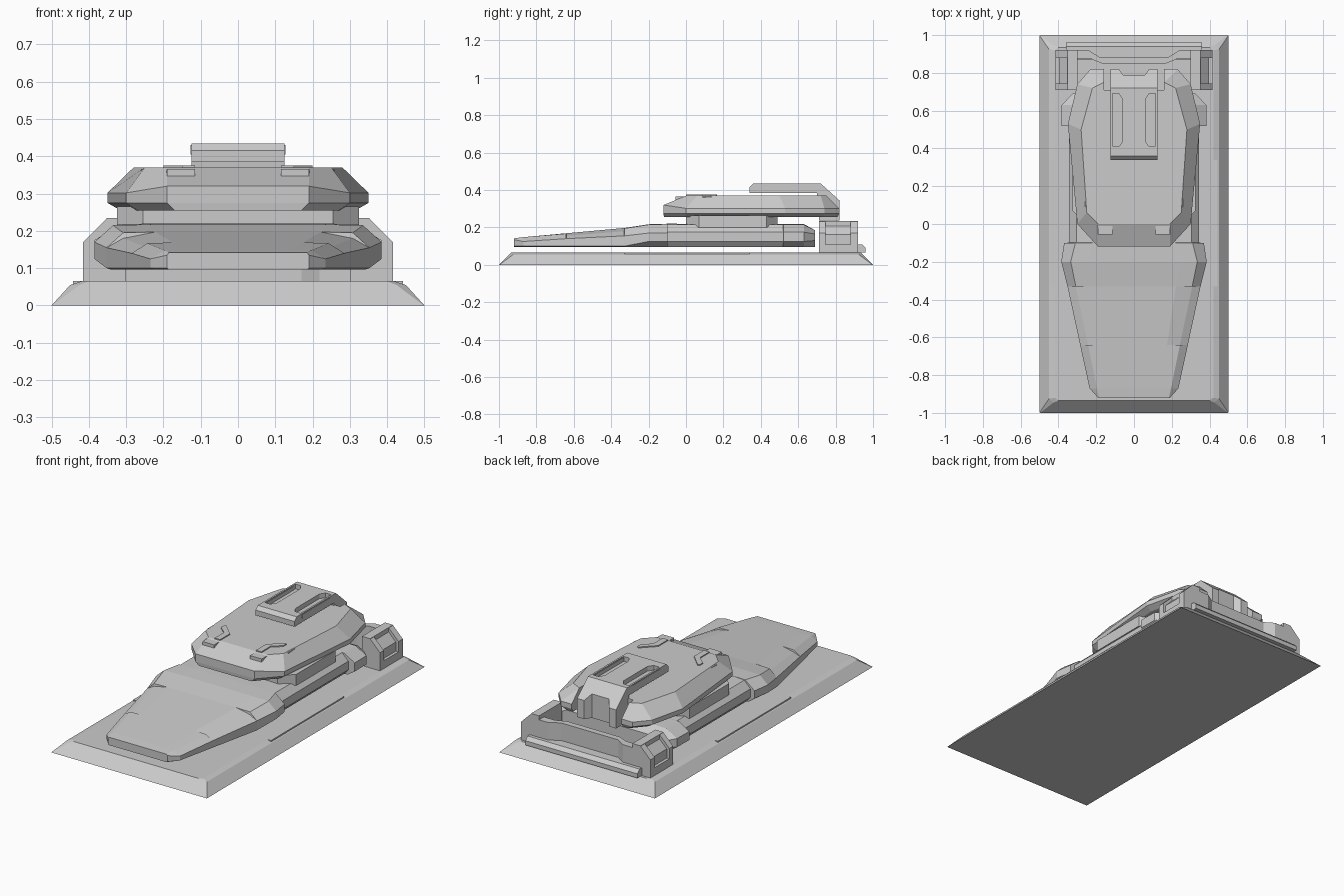
import bpy, bmesh


def make(name, rings):
    """Skin a list of equal-length closed rings and cap both ends."""
    bm = bmesh.new()
    loops = [[bm.verts.new(p) for p in ring] for ring in rings]
    n = len(rings[0])
    for a, b in zip(loops, loops[1:]):
        for i in range(n):
            j = (i + 1) % n
            bm.faces.new((a[i], a[j], b[j], b[i]))
    bm.faces.new(loops[0])
    bm.faces.new(loops[-1])
    bmesh.ops.recalc_face_normals(bm, faces=bm.faces)
    mesh = bpy.data.meshes.new(name)
    bm.to_mesh(mesh)
    bm.free()
    obj = bpy.data.objects.new(name, mesh)
    bpy.context.collection.objects.link(obj)
    return obj


def sym(half):
    """Close a half outline by reflecting it across x = 0."""
    return list(half) + [(-p[0], *p[1:]) for p in reversed(half)]


def prism(name, pts, axis, a, b):
    place = {'x': lambda p, t: (t, p[0], p[1]),
             'y': lambda p, t: (p[0], t, p[1]),
             'z': lambda p, t: (p[0], p[1], t)}[axis]
    return make(name, [[place(p, t) for p in pts] for t in (a, b)])


def box(name, x0, x1, y0, y1, z0, z1):
    return prism(name, [(x0, y0), (x1, y0), (x1, y1), (x0, y1)], 'z', z0, z1)


def mirror(obj):
    obj.modifiers.new("Mirror", 'MIRROR')
    return obj


def cut(obj, cutter):
    cutter.hide_render = True
    cutter.hide_viewport = True
    m = obj.modifiers.new("Cut", 'BOOLEAN')
    m.operation = 'DIFFERENCE'
    m.object = cutter


# Base plate with sloped edges and clipped top corners
def base_ring(x, y, cx, cy, z):
    return sym([(x - cx, -y, z), (x, -y + cy, z), (x, y - cy, z), (x - cx, y, z)])


make("base_plate", [base_ring(0.5, 1.0, 0.002, 0.002, 0),
                    base_ring(0.45, 0.945, 0.025, 0.02, 0.055),
                    base_ring(0.42, 0.935, 0.02, 0.015, 0.065)])
mirror(box("base_side_lip", 0.40, 0.443, -0.33, 0.34, 0.03, 0.065))

# Lower hull: y, top edge x, centre z, edge z, outer x, upper z, lower z, bottom x
hull = [
    (-0.92, 0.185, 0.142, 0.142, 0.19, 0.135, 0.100, 0.185),
    (-0.87, 0.196, 0.148, 0.148, 0.235, 0.125, 0.100, 0.225),
    (-0.641, 0.243, 0.169, 0.167, 0.285, 0.140, 0.100, 0.275),
    (-0.640, 0.243, 0.169, 0.155, 0.285, 0.140, 0.100, 0.275),
    (-0.331, 0.308, 0.197, 0.180, 0.352, 0.155, 0.100, 0.34),
    (-0.330, 0.308, 0.197, 0.195, 0.352, 0.155, 0.100, 0.34),
    (-0.20, 0.335, 0.217, 0.215, 0.385, 0.170, 0.125, 0.33),
    (-0.10, 0.310, 0.220, 0.218, 0.370, 0.170, 0.125, 0.33),
    (-0.099, 0.305, 0.220, 0.215, 0.345, 0.175, 0.125, 0.32),
    (0.519, 0.305, 0.218, 0.215, 0.345, 0.175, 0.125, 0.32),
    (0.520, 0.320, 0.218, 0.215, 0.385, 0.175, 0.125, 0.34),
    (0.63, 0.315, 0.218, 0.215, 0.383, 0.175, 0.125, 0.34),
    (0.69, 0.285, 0.185, 0.185, 0.325, 0.165, 0.130, 0.29)]
make("lower_hull", [sym([(xb, y, 0.096), (xo, y, zl), (xo, y, zu), (xe, y, ze), (xe * 0.72, y, zc)])
                    for y, xe, zc, ze, xo, zu, zl, xb in hull])

# Turret ring
prism("turret_ring", sym([(0.255, 0.0), (0.325, 0.07), (0.325, 0.43), (0.255, 0.49)]), 'z', 0.20, 0.265)

# Turret: stacked outlines
wide = [(0.19, -0.12), (0.30, 0.0), (0.35, 0.53), (0.30, 0.74), (0.23, 0.82)]
low = [(0.17, -0.118), (0.27, 0.0), (0.315, 0.52), (0.27, 0.73), (0.20, 0.81)]
roof = [(0.19, 0.0), (0.25, 0.06), (0.28, 0.50), (0.22, 0.72), (0.16, 0.75)]
turret = make("turret", [
    sym([(x, y, 0.255) for x, y in low]),
    sym([(x, y, 0.275) for x, y in wide]),
    sym([(x, y, 0.32 if y < -0.1 else 0.302) for x, y in wide]),
    sym([(x, y, 0.37) for x, y in roof])])
cut(turret, box("turret_slot_cutter", -0.16, 0.16, 0.71, 1.0, 0.2, 0.5))

# Angled hatches at the turret front
mirror(prism("turret_hatch", [(0.115, -0.055), (0.19, -0.055), (0.195, 0.05), (0.26, 0.09),
                              (0.26, 0.16), (0.19, 0.165), (0.115, 0.09)], 'z', 0.335, 0.366))
mirror(prism("hatch_rim", [(0.115, 0.0), (0.15, 0.0), (0.15, 0.085), (0.20, 0.13),
                           (0.20, 0.16), (0.19, 0.165), (0.115, 0.09)], 'z', 0.36, 0.376))

# Roof module with hooked tail
module = prism("roof_module", [(0.34, 0.385), (0.34, 0.415), (0.36, 0.435), (0.72, 0.435),
                               (0.82, 0.345), (0.82, 0.237), (0.712, 0.237), (0.70, 0.385)],
               'x', -0.125, 0.125)
slot = [(0.115, 0.41), (0.08, 0.41), (0.06, 0.44), (0.06, 0.66), (0.08, 0.69), (0.115, 0.69)]
for side in (-1, 1):
    cut(module, prism("module_slot_cutter", [(side * x, y) for x, y in slot], 'z', 0.408, 0.5))
cut(module, prism("module_tail_cutter", sym([(0.055, 0.785), (0.095, 0.84)]), 'z', 0.2, 0.5))
mirror(box("module_side_lip", 0.112, 0.127, 0.41, 0.67, 0.405, 0.43))

# Rear corner pods: recessed core between full-size frames
pod = [(0.30, 0.065), (0.415, 0.065), (0.415, 0.17), (0.35, 0.235), (0.30, 0.235)]
core = [(0.30, 0.065), (0.398, 0.065), (0.398, 0.163), (0.343, 0.218), (0.30, 0.218)]
mirror(prism("pod_core", core, 'y', 0.72, 0.91))
mirror(prism("pod_front_frame", pod, 'y', 0.71, 0.745))
mirror(prism("pod_rear_frame", pod, 'y', 0.88, 0.92))
mirror(box("pod_sill", 0.31, 0.415, 0.71, 0.92, 0.065, 0.11))
mirror(box("pod_top_rail", 0.30, 0.352, 0.71, 0.92, 0.20, 0.235))

# Rear wall stepping inward at the middle, and lip
prism("rear_wall", sym([(0.17, 0.85), (0.23, 0.875), (0.31, 0.875), (0.31, 0.92),
                        (0.24, 0.92), (0.185, 0.885)]), 'z', 0.065, 0.212)
prism("rear_lip", [(0.87, 0.065), (0.96, 0.065), (0.96, 0.09), (0.94, 0.11), (0.87, 0.11)],
      'x', -0.36, 0.36)
